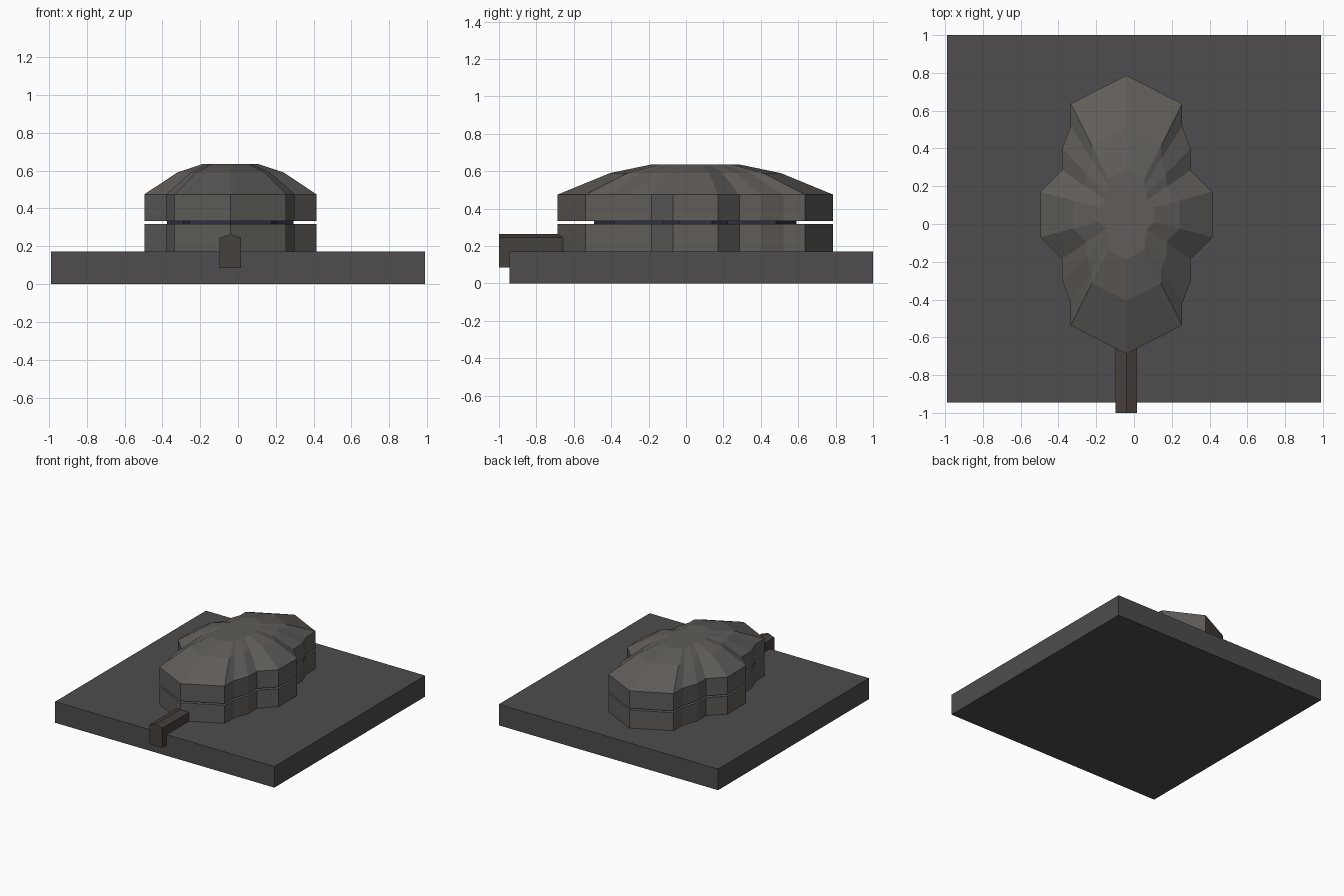
import bpy, bmesh

if "Cube" in bpy.data.objects:
    bpy.data.objects.remove(bpy.data.objects["Cube"])

CX, CY = -0.04, 0.05  # centre of the lobed building


def material(name, rgb):
    m = bpy.data.materials.new(name)
    m.diffuse_color = (*rgb, 1)
    m.use_nodes = True
    m.node_tree.nodes["Principled BSDF"].inputs["Base Color"].default_value = m.diffuse_color
    return m


def loft(name, rings, mat):
    """Bridge matching rings of points and cap both ends."""
    bm = bmesh.new()
    loops = [[bm.verts.new(p) for p in r] for r in rings]
    n = len(loops[0])
    for a, b in zip(loops, loops[1:]):
        for i in range(n):
            j = (i + 1) % n
            bm.faces.new((a[i], a[j], b[j], b[i]))
    bm.faces.new(loops[0][::-1])
    bm.faces.new(loops[-1])
    bmesh.ops.recalc_face_normals(bm, faces=bm.faces)
    me = bpy.data.meshes.new(name)
    bm.to_mesh(me)
    bm.free()
    ob = bpy.data.objects.new(name, me)
    bpy.context.collection.objects.link(ob)
    me.materials.append(mat)
    return ob


# Lobed outline: one quadrant mirrored in x and y
quad = [(0.455, 0.12), (0.34, 0.235), (0.34, 0.35), (0.295, 0.47), (0.295, 0.587)]
tip = (0, 0.737)
right = quad + [tip] + [(-x, y) for x, y in quad[::-1]]
outline = right + [(-x, -y) for x, y in right]


def ring(scale, z):
    return [(CX + x * scale, CY + y * scale, z) for x, y in outline]


stone = material("stone", (0.115, 0.107, 0.10))
slab = material("slab", (0.077, 0.073, 0.077))
glass = material("dark_glass", (0.03, 0.03, 0.055))
brown = material("brown", (0.06, 0.05, 0.045))

# Ground slab
corners = [(-0.99, -0.945), (0.99, -0.945), (0.99, 1.0), (-0.99, 1.0)]
loft("ground_slab", [[(x, y, z) for x, y in corners] for z in (0, 0.172)], slab)

# Lower wall, recessed window band, upper wall with faceted dome
loft("lower_wall", [ring(1, 0.17), ring(1, 0.319)], stone)
loft("window_band", [ring(0.735, 0.31), ring(0.735, 0.34)], glass)
loft("upper_wall_and_dome", [ring(1, 0.333), ring(1, 0.475), ring(0.62, 0.59),
                             ring(0.32, 0.636)], stone)

# Gabled entrance passage
gable = [(-0.057, 0.085), (0.057, 0.085), (0.057, 0.245), (0, 0.265), (-0.057, 0.245)]
loft("entrance_passage", [[(CX + x, y, z) for x, z in gable] for y in (-1.0, -0.62)], brown)
